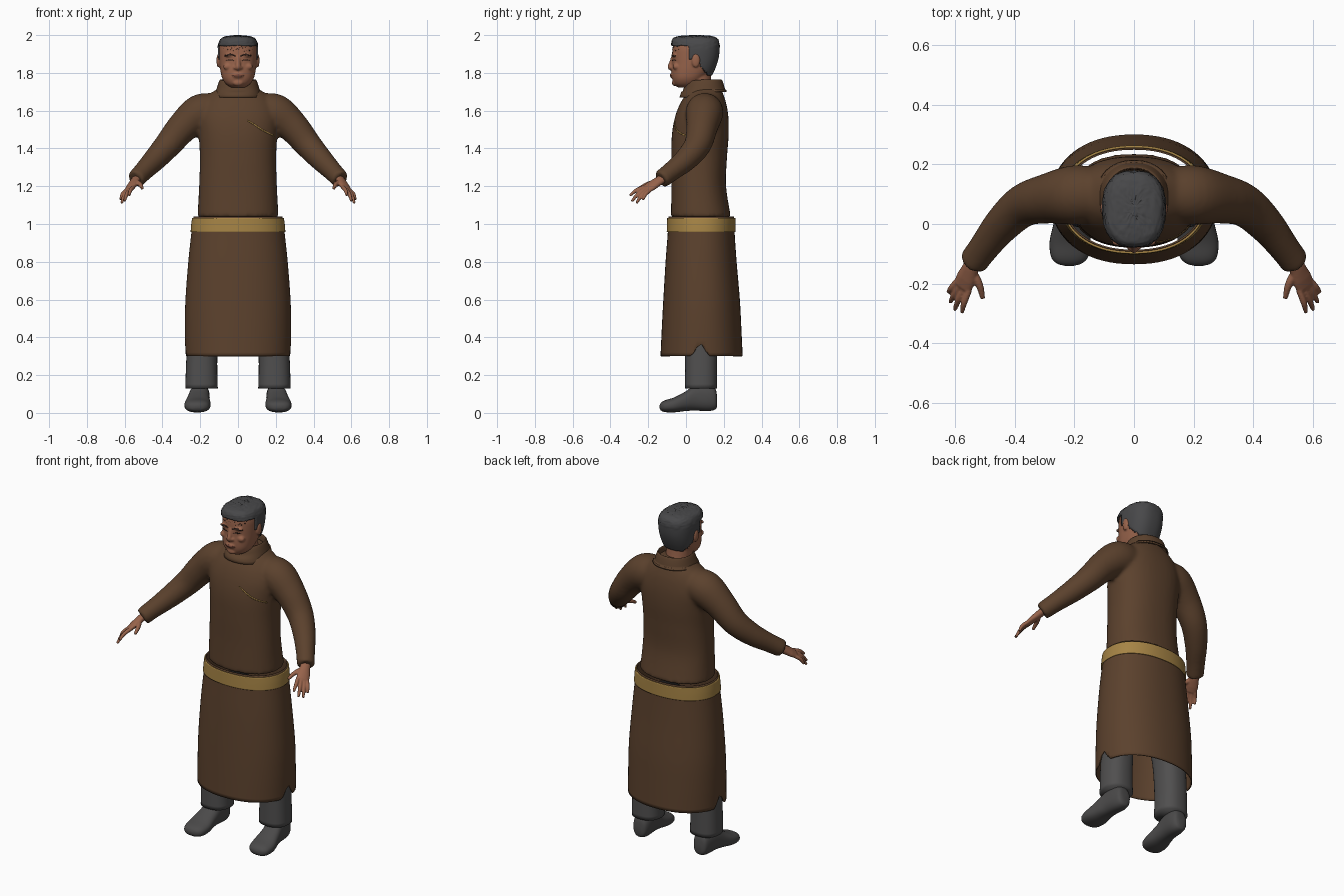
import bpy, bmesh, math, random
from mathutils import Vector as V

random.seed(4)
if bpy.data.objects.get("Cube"):
    bpy.data.objects.remove(bpy.data.objects["Cube"])


def material(name, r, g, b):
    m = bpy.data.materials.new(name)
    m.use_nodes = True
    m.diffuse_color = (r, g, b, 1)
    bsdf = m.node_tree.nodes["Principled BSDF"]
    bsdf.inputs["Base Color"].default_value = (r, g, b, 1)
    bsdf.inputs["Roughness"].default_value = 0.8
    return m


BROWN = material("brown cloth", 0.105, 0.053, 0.026)
GOLD = material("gold cloth", 0.38, 0.23, 0.06)
SKIN = material("skin", 0.31, 0.125, 0.07)
LIP = material("lip", 0.2, 0.07, 0.045)
HAIR = material("hair grey", 0.065, 0.065, 0.068)
GREY = material("trouser grey", 0.08, 0.078, 0.078)
SHOE = material("shoe grey", 0.07, 0.068, 0.068)
DARK = material("dark brow", 0.03, 0.016, 0.012)


def spline(rows, k=5):
    """Smooth interpolation through rows of numbers."""
    out = []
    for i in range(len(rows) - 1):
        quad = [rows[max(i - 1, 0)], rows[i], rows[i + 1], rows[min(i + 2, len(rows) - 1)]]
        for j in range(k):
            t = j / k
            out.append([0.5 * (2 * b + (c - a) * t + (2*a - 5*b + 4*c - d) * t**2
                               + (3*b - a - 3*c + d) * t**3) for a, b, c, d in zip(*quad)])
    return out + [list(rows[-1])]


def ring(c, u, v, n=40, p=2.0):
    """Superellipse around c with half axes u and v."""
    pts = []
    for i in range(n):
        a = math.tau * i / n
        x, y = math.cos(a), math.sin(a)
        pts.append(c + u * math.copysign(abs(x) ** (2 / p), x)
                   + v * math.copysign(abs(y) ** (2 / p), y))
    return pts


def loft(bm, rings, caps=True):
    rows = [[bm.verts.new(p) for p in r] for r in rings]
    n = len(rows[0])
    for a, b in zip(rows, rows[1:]):
        for i in range(n):
            bm.faces.new((a[i], a[(i + 1) % n], b[(i + 1) % n], b[i]))
    if caps:
        bm.faces.new(rows[0][::-1])
        bm.faces.new(rows[-1])


def level_rings(rows, n=40, p=2.0, k=5):
    """Horizontal rings from rows of height, front, back, half width, centre x."""
    return [ring(V((r[4] if len(r) > 4 else 0, (r[1] + r[2]) / 2, r[0])), V((r[3], 0, 0)),
                 V((0, (r[2] - r[1]) / 2, 0)), n, p) for r in spline(rows, k)]


def tube(bm, rows, n=20, k=5):
    """Round tube through rows of x, y, z, radius."""
    rows = spline(rows, k)
    pts = [V(r[:3]) for r in rows]
    rings = []
    for i, r in enumerate(rows):
        t = (pts[min(i + 1, len(pts) - 1)] - pts[max(i - 1, 0)]).normalized()
        u = t.cross(V((0.1, 1, 0.2))).normalized()
        rings.append(ring(pts[i], u * r[3], t.cross(u) * r[3], n))
    loft(bm, rings)


def ball(bm, c, size):
    made = bmesh.ops.create_uvsphere(bm, u_segments=16, v_segments=10, radius=1)["verts"]
    for v in made:
        v.co = V(c) + V([a * b for a, b in zip(v.co, size)])


def make(name, bm, mat, mirror=False, voxel=0, smooth=0, thick=0):
    bmesh.ops.recalc_face_normals(bm, faces=bm.faces)
    for f in bm.faces:
        f.smooth = True
    me = bpy.data.meshes.new(name)
    bm.to_mesh(me)
    bm.free()
    ob = bpy.data.objects.new(name, me)
    bpy.context.collection.objects.link(ob)
    me.materials.append(mat)
    if mirror:
        ob.modifiers.new("mirror", "MIRROR").use_mirror_merge = False
    if voxel:
        m = ob.modifiers.new("blend", "REMESH")
        m.mode, m.voxel_size, m.use_smooth_shade = "VOXEL", voxel, True
    if smooth:
        m = ob.modifiers.new("soften", "SMOOTH")
        m.factor, m.iterations = 0.5, smooth
    if thick:
        m = ob.modifiers.new("thickness", "SOLIDIFY")
        m.thickness, m.offset = thick, -1
    return ob


def plate(name, target, lines, mat, lift=0.002):
    """Thin strips laid on the front of target; rows of x, z, half height."""
    hit = target.evaluated_get(bpy.context.evaluated_depsgraph_get())
    bm = bmesh.new()
    for line in lines:
        prev = None
        for x, z, h in spline(line, 6):
            pair = []
            for e in (-h, h):
                ok, p, nrm, _ = hit.ray_cast(V((x, -1, z + e)), V((0, 1, 0)))
                pair.append(bm.verts.new(p + nrm * lift if ok else V((x, -0.07, z + e))))
            if prev:
                bm.faces.new((prev[0], pair[0], pair[1], prev[1]))
            prev = pair
    return make(name, bm, mat, thick=0.002)


# Robe top with sleeves
bm = bmesh.new()
loft(bm, level_rings([(1.035, -.08, .238, .215), (1.2, -.077, .212, .206), (1.35, -.078, .217, .202),
                      (1.47, -.075, .226, .208), (1.56, -.06, .225, .215), (1.63, -.035, .215, .195),
                      (1.68, -.005, .20, .16), (1.715, .02, .185, .11), (1.74, .03, .17, .08)], p=2.3))
for s in (1, -1):
    tube(bm, [(.12 * s, .10, 1.60, .09), (.2 * s, .097, 1.587, .1), (.29 * s, .085, 1.515, .084),
              (.37 * s, .062, 1.42, .072), (.44 * s, 0, 1.342, .062), (.5 * s, -.075, 1.28, .052),
              (.542 * s, -.132, 1.236, .049)], 28)
robe_top = make("robe_top", bm, BROWN, voxel=0.011, smooth=5)

# Long skirt with a slit on each side
skirt = [(.30, -.135, .30, .279), (.45, -.128, .293, .281), (.6, -.12, .285, .278), (.8, -.108, .268, .263),
         (.96, -.096, .257, .246), (1.04, -.092, .255, .236)]
bm = bmesh.new()
rings = level_rings(skirt, 72, 2.2)
for r in rings:
    for p in r:
        p.z = max(p.z, 0.3 + 0.075 * max(0, 1 - abs(p.y - 0.075) / 0.045))
loft(bm, rings, caps=False)
bmesh.ops.remove_doubles(bm, verts=bm.verts, dist=0.0002)
make("skirt", bm, BROWN, thick=0.006)

# Belt
bm = bmesh.new()
loft(bm, level_rings([(.957, -.102, .263, .251), (.995, -.101, .263, .248), (1.032, -.1, .263, .243)],
                     72, 2.2), caps=False)
make("belt", bm, GOLD, thick=0.008)

# Turned collar
bm = bmesh.new()
rings = level_rings([(1.67, -.035, .215, .127), (1.72, -.018, .205, .112), (1.76, 0, .192, .098),
                     (1.755, .008, .184, .09), (1.69, .01, .18, .086)], 48, 2.2, 3)
for r in rings:
    for p in r:
        front = max(0, (0.09 - p.y) / 0.12)
        p.z += (0.03 * (1 - min(front, 1)) if p.z < 1.7 else 0) * (p.y > 0.15) - 0.022 * front ** 2 * (p.z > 1.72)
loft(bm, rings, caps=False)
make("collar", bm, BROWN, thick=0.004)

# Hands
bm = bmesh.new()
wrist, knuckle = V((.535, -.12, 1.243)), V((.574, -.208, 1.186))
d = (knuckle - wrist).normalized()
u = V((-.5, -.8, .1))
u = (u - d * u.dot(d)).normalized()
v = d.cross(u)
loft(bm, [ring(wrist.lerp(knuckle, t), u * w, v * h, 20)
          for t, w, h in ((0, .027, .021), (.35, .03, .021), (.7, .036, .019), (1, .036, .015), (1.1, .03, .009))])
tips = [(.577, -.297, 1.15), (.601, -.287, 1.12), (.616, -.262, 1.11), (.622, -.228, 1.128)]
for t, tip in zip((1, .33, -.33, -1), tips):
    base = knuckle + u * t * 0.027
    mid = base.lerp(V(tip), 0.5) + V((.004, -.004, .005))
    tube(bm, [(*base, .011), (*mid, .0105), (*tip, .007)], 12)
tube(bm, [(.542, -.16, 1.222, .015), (.518, -.205, 1.21, .013), (.507, -.25, 1.188, .008)], 12)
make("hands", bm, SKIN, mirror=True, voxel=0.004, smooth=3)

# Head, neck, nose and ears
bm = bmesh.new()
loft(bm, level_rings([(1.722, -.04, .05, .035), (1.74, -.062, .075, .063), (1.77, -.073, .1, .083),
                      (1.81, -.076, .135, .093), (1.85, -.074, .158, .098), (1.89, -.074, .164, .1),
                      (1.93, -.071, .164, .1), (1.96, -.062, .155, .092), (1.982, -.03, .12, .06)], 48, 2.3))
loft(bm, level_rings([(1.65, .01, .16, .075), (1.72, .0, .14, .07), (1.8, .0, .13, .07)]))
tube(bm, [(0, -.068, 1.885, .011), (0, -.077, 1.855, .012), (0, -.084, 1.83, .014), (0, -.07, 1.818, .01)], 14)
ball(bm, (0, -.073, 1.787), (.03, .013, .014))
ball(bm, (0, -.058, 1.748), (.03, .017, .018))
for s in (1, -1):
    ball(bm, (.014 * s, -.075, 1.827), (.011, .013, .009))
    ball(bm, (.042 * s, -.062, 1.893), (.032, .014, .009))
    ball(bm, (.055 * s, -.052, 1.833), (.024, .018, .018))
    ball(bm, (.104 * s, .052, 1.865), (.01, .022, .037))
head = make("head", bm, SKIN, voxel=0.005, smooth=4)

# Cropped hair with a shaped hairline
bm = bmesh.new()
loft(bm, level_rings([(1.78, -.05, .135, .086), (1.83, -.07, .158, .099), (1.88, -.075, .173, .105),
                      (1.93, -.077, .178, .107), (1.965, -.077, .176, .101), (1.987, -.062, .158, .083),
                      (1.996, -.02, .12, .045), (1.998, .03, .07, .01)], 64, 2.5, 6))


def hairline(y):
    if y < 0.015:
        return 1.945
    return 1.875 if y < 0.045 else max(1.785, 1.875 - (y - 0.045) * 1.2)


low = [f for f in bm.faces if f.calc_center_median().z < hairline(f.calc_center_median().y)]
bmesh.ops.delete(bm, geom=low, context="FACES")
for vert in bm.verts:
    if vert.co.z > 1.93:
        vert.co += V([random.uniform(-0.002, 0.002) for _ in range(3)])
make("hair", bm, HAIR, thick=0.01)

# Trousers
bm = bmesh.new()
loft(bm, level_rings([(.13, -.005, .165, .086, .193), (.3, -.005, .165, .082, .191), (.5, -.01, .17, .085, .175),
                      (.75, -.02, .19, .1, .115), (.9, -.03, .19, .1, .1)], 32, 2.4))
make("trousers", bm, GREY, mirror=True)

# Shoes
bm = bmesh.new()
rows = spline([(.165, .2, .02, .035, .08), (.155, .2, .04, .018, .13), (.12, .2, .05, .01, .15),
               (.05, .205, .054, .012, .148), (0, .21, .06, .01, .115), (-.06, .214, .069, .003, .083),
               (-.11, .216, .062, .004, .067), (-.132, .217, .042, .012, .054), (-.14, .217, .015, .024, .04)])
loft(bm, [ring(V((x, y, (lo + hi) / 2)), V((w, 0, 0)), V((0, 0, (hi - lo) / 2)), 28, 2.4)
          for y, x, w, lo, hi in rows])
make("shoes", bm, SHOE, mirror=True)

# Chest trim, brows, eyes, mouth and forehead stubble
bpy.context.view_layer.update()
plate("chest_trim", robe_top, [[(.05, 1.547, .003), (.085, 1.527, .004), (.13, 1.497, .004), (.19, 1.467, .003)]], GOLD)
brows, eyes = [], []
for s in (1, -1):
    brows.append([(.014 * s, 1.889, .002), (.04 * s, 1.897, .0035), (.07 * s, 1.89, .0015)])
    eyes.append([(.02 * s, 1.865, .001), (.04 * s, 1.869, .003), (.062 * s, 1.866, .001)])
plate("brows", head, brows, DARK)
plate("eyes", head, eyes, DARK)
plate("lips", head, [[(-.03, 1.785, .001), (0, 1.787, .006), (.03, 1.785, .001)]], LIP)
dots = []
for i in range(22):
    x, z = -.075 + .15 * i / 21, random.uniform(1.915, 1.943)
    dots.append([(x - .0015, z, .0015), (x + .0015, z, .0015)])
plate("stubble", head, dots, DARK)
